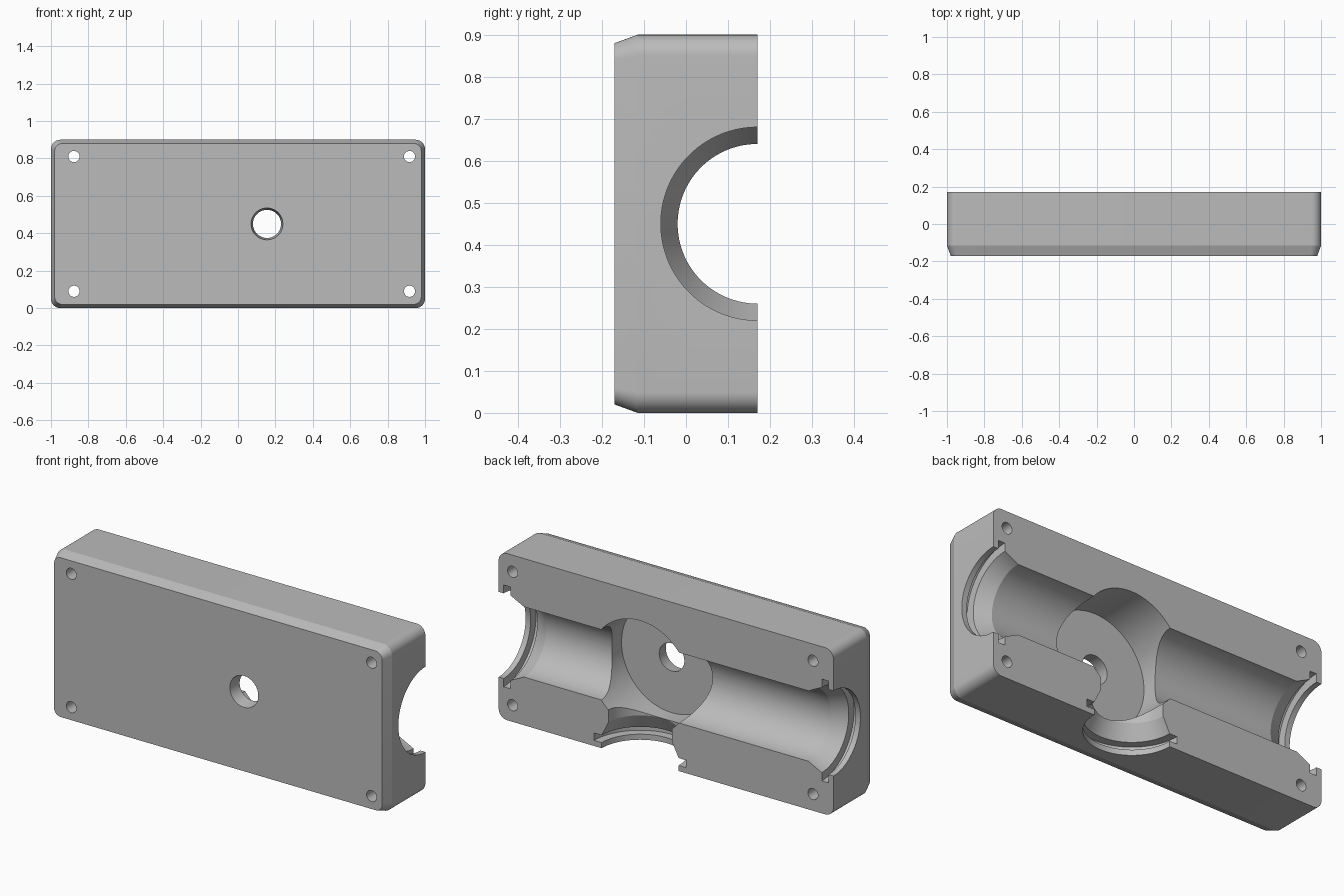
import bpy, bmesh, math
from mathutils import Matrix, Vector

cube = bpy.data.objects.get("Cube")
if cube:
    bpy.data.objects.remove(cube, do_unlink=True)

BACK, FRONT = 0.17, -0.17      # split face and outer face
MID_Z, HUB_X = 0.45, 0.155     # centre lines of the bores

grey = bpy.data.materials.new("plain grey")
grey.use_nodes = True
COLOUR = (0.5, 0.5, 0.5, 1)
grey.diffuse_color = COLOUR
grey.node_tree.nodes["Principled BSDF"].inputs["Base Color"].default_value = COLOUR


def make_object(name, bm):
    bmesh.ops.recalc_face_normals(bm, faces=bm.faces)
    mesh = bpy.data.meshes.new(name)
    bm.to_mesh(mesh)
    bm.free()
    mesh.materials.append(grey)
    ob = bpy.data.objects.new(name, mesh)
    bpy.context.collection.objects.link(ob)
    return ob


def loft(name, rings):
    """Skin equal-length closed rings of points and cap both ends."""
    bm = bmesh.new()
    loops = [[bm.verts.new(p) for p in ring] for ring in rings]
    n = len(loops[0])
    for a, b in zip(loops, loops[1:]):
        for i in range(n):
            j = (i + 1) % n
            bm.faces.new((a[i], a[j], b[j], b[i]))
    bm.faces.new(loops[0])
    bm.faces.new(loops[-1])
    return make_object(name, bm)


def lathe(name, profile, origin, axis, sides=96):
    """Turn (distance along axis, radius) pairs about an axis."""
    turn = Vector((0, 0, 1)).rotation_difference(Vector(axis)).to_matrix().to_4x4()
    place = Matrix.Translation(origin) @ turn
    angles = [math.tau * (i + 0.5) / sides for i in range(sides)]
    return loft(name, [[place @ Vector((r * math.cos(a), r * math.sin(a), d))
                        for a in angles] for d, r in profile])


def rounded_ring(y, inset, radius, steps=10):
    """Rounded rectangle outline of the block at depth y."""
    w, h = 1 - inset - radius, MID_Z - inset - radius
    ring = []
    for k, (sx, sz) in enumerate(((1, 1), (-1, 1), (-1, -1), (1, -1))):
        for i in range(steps + 1):
            a = math.pi / 2 * (k + i / steps)
            ring.append((sx * w + radius * math.cos(a), y,
                         MID_Z + sz * h + radius * math.sin(a)))
    return ring


# Block with rounded corners and a chamfered front edge
block = loft("manifold_half", [rounded_ring(BACK, 0, 0.05),
                               rounded_ring(-0.115, 0, 0.05),
                               rounded_ring(FRONT, 0.02, 0.04)])

# Port: lip, seal groove, taper, bore
port = [(-0.05, 0.23), (0.03, 0.23), (0.03, 0.275), (0.07, 0.275),
        (0.07, 0.23), (0.15, 0.19)]
through = port + [(2 - d, r) for d, r in reversed(port)]

cutters = [
    lathe("main_bore", through, (-1, BACK, MID_Z), (1, 0, 0)),
    lathe("bottom_bore", port + [(MID_Z, 0.19)], (HUB_X, BACK, 0), (0, 0, 1)),
    lathe("hub_cavity", [(-0.1, 0.3), (0.3, 0.3)], (HUB_X, 0, MID_Z), (0, 1, 0)),
    lathe("hub_hole", [(-0.19, 0.088), (-0.05, 0.068)], (HUB_X, 0, MID_Z), (0, 1, 0), 48),
]
for x in (-0.877, 0.917):
    for z in (0.09, 0.81):
        cutters.append(lathe("screw_hole", [(-0.3, 0.03), (0.3, 0.03)],
                             (x, 0, z), (0, 1, 0), 32))

for cutter in cutters:
    cutter.hide_render = True
    mod = block.modifiers.new(cutter.name, "BOOLEAN")
    mod.operation, mod.solver, mod.object = "DIFFERENCE", "EXACT", cutter

# Keep the cut result and drop the cutters
bpy.context.view_layer.update()
graph = bpy.context.evaluated_depsgraph_get()
result = bpy.data.meshes.new_from_object(block.evaluated_get(graph))
block.modifiers.clear()
block.data = result
for cutter in cutters:
    bpy.data.objects.remove(cutter, do_unlink=True)

bpy.ops.object.select_all(action="DESELECT")
block.select_set(True)
bpy.context.view_layer.objects.active = block
bpy.ops.object.shade_smooth_by_angle(angle=math.radians(15))
